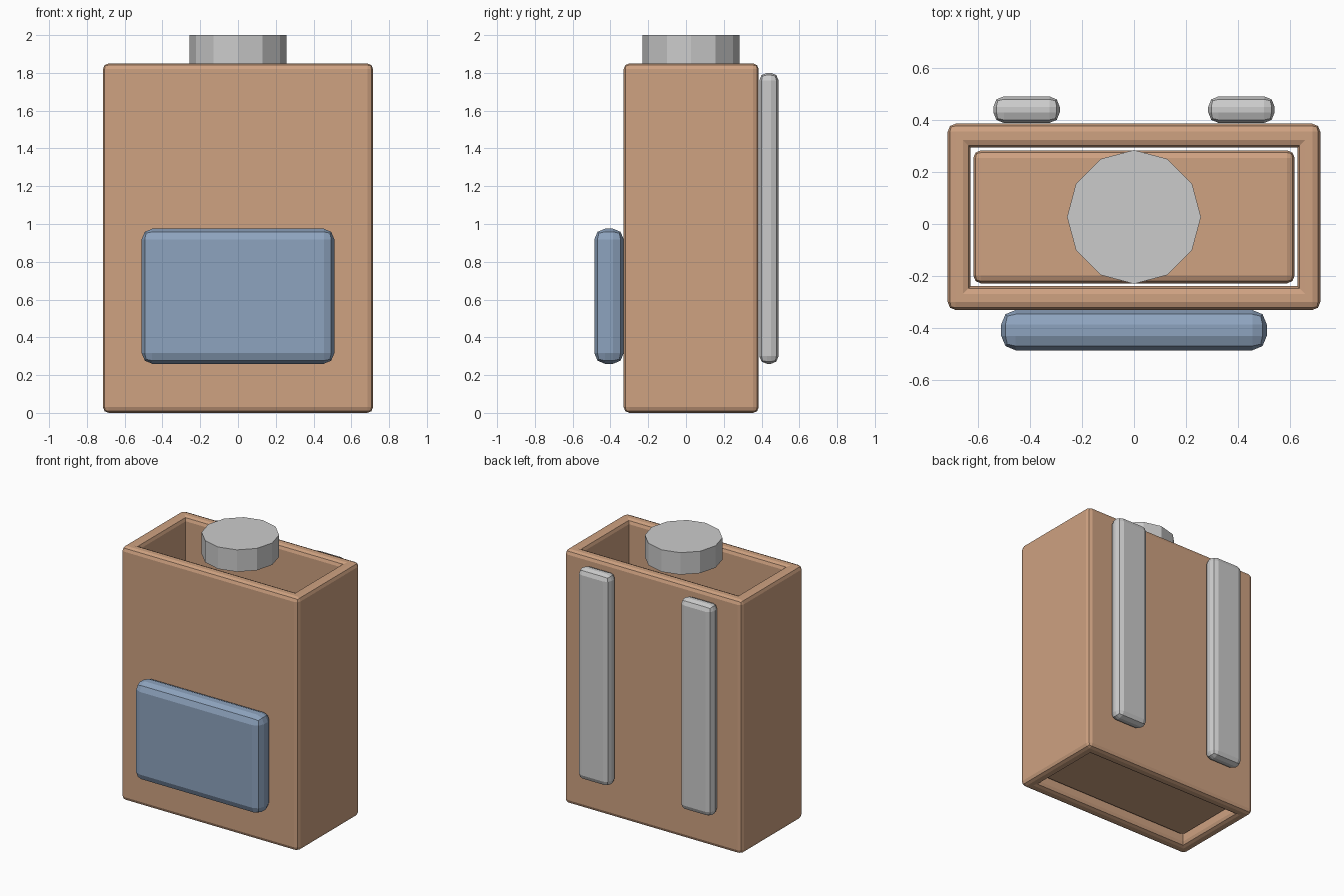
import bpy, bmesh
from math import radians

if "Cube" in bpy.data.objects:
    bpy.data.objects.remove(bpy.data.objects["Cube"])


def material(name, rgb):
    m = bpy.data.materials.new(name)
    m.diffuse_color = (*rgb, 1)
    m.use_nodes = True
    m.node_tree.nodes["Principled BSDF"].inputs["Base Color"].default_value = m.diffuse_color
    return m


TAN = material("tan_fabric", (0.62, 0.36, 0.22))
BLUE = material("blue_fabric", (0.27, 0.37, 0.52))


def make_object(name, bm, mat=None):
    bmesh.ops.recalc_face_normals(bm, faces=bm.faces)
    mesh = bpy.data.meshes.new(name)
    bm.to_mesh(mesh)
    bm.free()
    obj = bpy.data.objects.new(name, mesh)
    bpy.context.collection.objects.link(obj)
    if mat:
        mesh.materials.append(mat)
    return obj


def bevel(bm, edges, width):
    bmesh.ops.bevel(bm, geom=edges, offset=width, segments=2, profile=0.5, affect='EDGES')


def soft_box(name, x, y, z, width, mat=None):
    """Bevelled box from (min, max) ranges."""
    bm = bmesh.new()
    bmesh.ops.create_cube(bm, size=1)
    for v in bm.verts:
        v.co = [r[0] if c < 0 else r[1] for c, r in zip(v.co, (x, y, z))]
    bevel(bm, bm.edges[:], width)
    return make_object(name, bm, mat)


# Body: open rectangular sleeve with thick walls, sharp inner corners
def sleeve(name, outer, inner, z0, z1, width, mat):
    bm = bmesh.new()

    def ring(rect, z):
        xa, xb, ya, yb = rect
        return [bm.verts.new((x, y, z)) for x, y in ((xa, ya), (xb, ya), (xb, yb), (xa, yb))]

    loops = [ring(outer, z0), ring(outer, z1), ring(inner, z1), ring(inner, z0)]
    for a, b in zip(loops, loops[1:] + loops[:1]):
        for i in range(4):
            j = (i + 1) % 4
            bm.faces.new((a[i], a[j], b[j], b[i]))
    inside = set(loops[2] + loops[3])
    mitres = [set(p) for k in range(4) for p in zip(loops[k], loops[(k + 1) % 4]) if k > 0]
    bevel(bm, [e for e in bm.edges if set(e.verts) not in mitres], width)
    return make_object(name, bm, mat)


sleeve("bag_body", (-0.715, 0.715, -0.33, 0.385), (-0.627, 0.627, -0.238, 0.293),
       0, 1.85, 0.03, TAN)

# Floor panel, slightly recessed and with a thin gap to the walls
soft_box("bag_floor", (-0.617, 0.617), (-0.228, 0.283), (0.06, 0.16), 0.03, TAN)

# Front pocket
soft_box("front_pocket", (-0.51, 0.51), (-0.485, -0.33), (0.26, 0.975), 0.056, BLUE)

# Shoulder straps on the back
for side, (a, b) in (("left", (-0.54, -0.285)), ("right", (0.285, 0.54))):
    soft_box(side + "_strap", (a, b), (0.388, 0.49), (0.26, 1.8), 0.04)

# Twelve-sided top cap
bpy.ops.mesh.primitive_cylinder_add(vertices=12, radius=0.257, depth=0.16,
                                    location=(0, 0.027, 1.92))
bpy.context.object.name = "top_cap"
